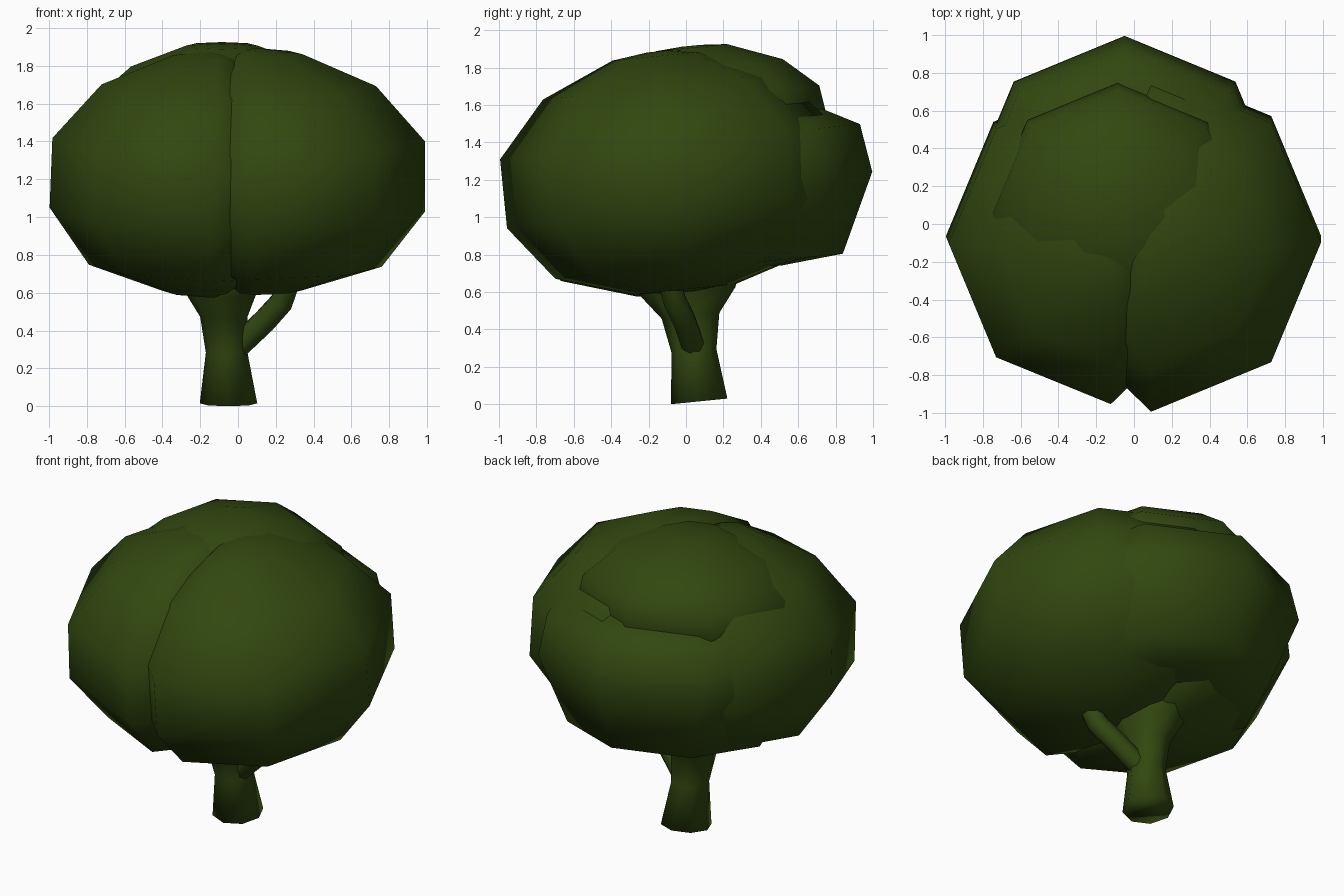
import bpy, bmesh
from math import sin, cos, tau
from mathutils import Matrix, Vector

cube = bpy.data.objects.get("Cube")
if cube:
    bpy.data.objects.remove(cube, do_unlink=True)

green = bpy.data.materials.new("dark_leaf_green")
green.use_nodes = True
colour = (0.031, 0.063, 0.005, 1)
green.diffuse_color = colour
green.node_tree.nodes["Principled BSDF"].inputs["Base Color"].default_value = colour

LEAN = 0.1   # the whole tree leans a little to the front
SIDES = 8


def loft(name, centre, rings, lean=(LEAN, 0), squash=None):
    """Closed eight-sided solid; rings are (x offset, z, x radius, y radius).
    squash = (axis, sign, factor) flattens one half of the solid."""
    bm = bmesh.new()
    place = (Matrix.Translation(centre) @ Matrix.Rotation(lean[0], 4, 'X')
             @ Matrix.Rotation(lean[1], 4, 'Y'))

    def vert(x, y, z):
        p = Vector((x, y, z))
        if squash and p[squash[0]] * squash[1] > 0:
            p[squash[0]] *= squash[2]
        return bm.verts.new(place @ p)

    loops = [[vert(ox + rx * cos(tau * i / SIDES), ry * sin(tau * i / SIDES), z)
              for i in range(SIDES)] for ox, z, rx, ry in rings]
    for a, b in zip(loops, loops[1:]):
        for i in range(SIDES):
            j = (i + 1) % SIDES
            bm.faces.new((a[i], a[j], b[j], b[i]))
    bm.faces.new(loops[0][::-1])
    bm.faces.new(loops[-1])
    bmesh.ops.recalc_face_normals(bm, faces=bm.faces)
    for f in bm.faces:
        f.smooth = True
    mesh = bpy.data.meshes.new(name)
    bm.to_mesh(mesh)
    bm.free()
    mesh.materials.append(green)
    obj = bpy.data.objects.new(name, mesh)
    bpy.context.collection.objects.link(obj)
    return obj


def clump(name, centre, profile, **options):
    """Round leaf clump from a (radius, height) profile."""
    return loft(name, centre, [(0, z, r, r) for r, z in profile], **options)


# Two large side clumps, flattened where they meet
side = [(0.06, -0.62), (0.25, -0.605), (0.67, -0.48), (0.9, -0.185),
        (0.9, 0.185), (0.64, 0.48), (0.25, 0.65), (0.06, 0.675)]
clump("left_leaf_clump", (0.09, -0.08, 1.215), side, squash=(0, -1, 0.42))
clump("right_leaf_clump", (-0.13, -0.08, 1.2),
      [(r * 0.955, z) for r, z in side], lean=(LEAN, 0.04), squash=(0, 1, 0.42))

# Back clump, flattened towards the front
clump("back_leaf_clump", (-0.05, 0.17, 1.16),
      [(0.3, -0.45), (0.63, -0.42), (0.83, 0), (0.79, 0.26), (0.6, 0.36), (0.25, 0.5)],
      squash=(1, -1, 0.6))

# Crown clump on top
clump("crown_leaf_clump", (-0.085, 0.1, 1.2),
      [(0.3, -0.2), (0.6, 0.1), (0.68, 0.3), (0.66, 0.44), (0.48, 0.6),
       (0.19, 0.71), (0.05, 0.72)])

# Trunk, flaring into the canopy
loft("trunk", (-0.05, 0.07, 0.015),
     [(0, 0, 0.152, 0.152), (-0.01, 0.27, 0.11, 0.12), (-0.025, 0.46, 0.125, 0.155),
      (-0.04, 0.59, 0.19, 0.255), (-0.04, 0.75, 0.25, 0.3)])

# Side branch
curve = bpy.data.curves.new("branch", 'CURVE')
curve.dimensions = '3D'
curve.bevel_depth = 0.065
curve.bevel_resolution = 2
curve.use_fill_caps = True
path = [(-0.04, 0.05, 0.28), (0.14, -0.01, 0.45), (0.23, -0.06, 0.55), (0.28, -0.1, 0.7)]
spline = curve.splines.new('POLY')
spline.points.add(len(path) - 1)
for point, co in zip(spline.points, path):
    point.co = (*co, 1)
spline.use_smooth = True
curve.materials.append(green)
bpy.context.collection.objects.link(bpy.data.objects.new("branch", curve))
